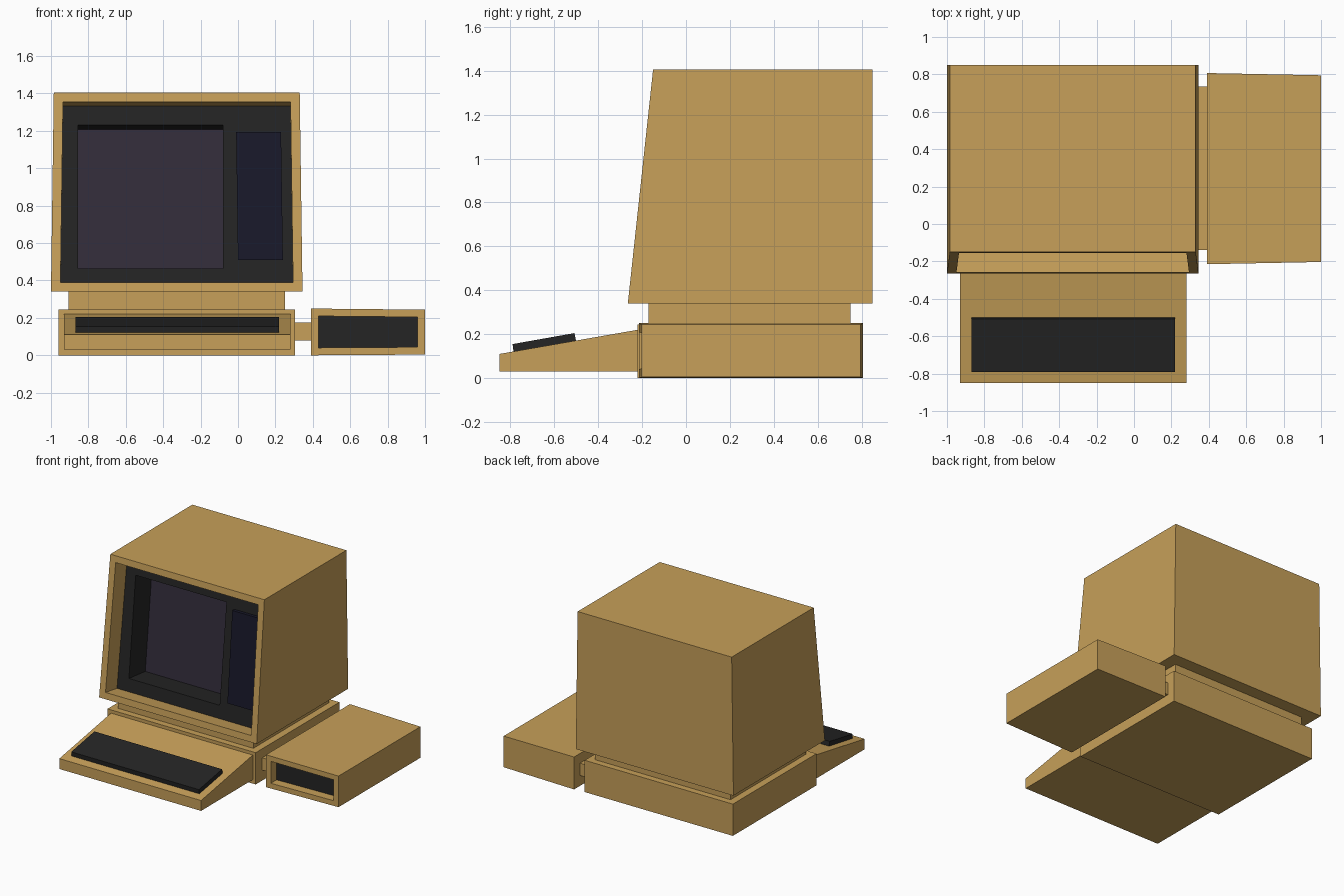
import bpy, bmesh
from mathutils import Vector

if "Cube" in bpy.data.objects:
    bpy.data.objects.remove(bpy.data.objects["Cube"])


def material(name, rgb):
    m = bpy.data.materials.new(name)
    m.diffuse_color = (*rgb, 1)
    m.use_nodes = True
    m.node_tree.nodes["Principled BSDF"].inputs["Base Color"].default_value = m.diffuse_color
    return m


TAN = material("tan_plastic", (0.57, 0.35, 0.10))
DARK = material("dark_plastic", (0.018, 0.018, 0.018))
GLASS = material("screen_glass", (0.032, 0.025, 0.042))
NAVY = material("navy_panel", (0.009, 0.009, 0.022))


def finish(name, bm, *mats):
    bm.normal_update()
    mesh = bpy.data.meshes.new(name)
    bm.to_mesh(mesh)
    bm.free()
    for m in mats:
        mesh.materials.append(m)
    ob = bpy.data.objects.new(name, mesh)
    bpy.context.collection.objects.link(ob)
    return ob


def prism(profile, x0, x1):
    """Side profile of (y, z) points extruded along x."""
    bm = bmesh.new()
    a = [bm.verts.new((x0, y, z)) for y, z in profile]
    b = [bm.verts.new((x1, y, z)) for y, z in profile]
    bm.faces.new(a)
    bm.faces.new(b[::-1])
    n = len(a)
    for i in range(n):
        bm.faces.new((a[i], b[i], b[(i + 1) % n], a[(i + 1) % n]))
    bmesh.ops.recalc_face_normals(bm, faces=bm.faces)
    return bm


def box(x0, x1, y0, y1, z0, z1):
    return prism([(y0, z0), (y1, z0), (y1, z1), (y0, z1)], x0, x1)


def front_face(bm):
    bm.normal_update()
    return min(bm.faces, key=lambda f: f.normal.y)


def inset(bm, face, t):
    bmesh.ops.inset_individual(bm, faces=[face], thickness=t, use_even_offset=True)


def push(bm, face, offset, mat):
    """Sink a face by an offset, leaving walls behind it."""
    inset(bm, face, 0.0)
    for v in face.verts:
        v.co += Vector(offset)
    face.material_index = mat


SLOPE = 0.115 / 1.065


def panel_y(z):
    """Depth of the sunken, leaning front panel at height z."""
    return -0.265 + SLOPE * (z - 0.34 + 0.022) + 0.14


# monitor housing, leaning front and slightly narrower top
bm = prism([(-0.265, 0.34), (0.85, 0.34), (0.85, 1.405), (-0.15, 1.405)], -1.0, 0.345)
for v in bm.verts:
    if v.co.z > 1:
        v.co.x += 0.015 if v.co.x < 0 else -0.015
f = front_face(bm)
inset(bm, f, 0.05)
push(bm, f, (0, 0.14, -0.022), 1)
# screen well inside the dark panel
inset(bm, f, 0.05)
c = f.calc_center_median()
for v in f.verts:
    x = -0.855 if v.co.x < c.x else -0.08
    z = 0.465 if v.co.z < c.z else 1.23
    v.co = (x, panel_y(z), z)
push(bm, f, (0, 0.20, -0.022), 2)
finish("monitor", bm, TAN, DARK, GLASS)

# raised control panel beside the screen
lo, hi = 0.51, 1.195
bm = prism([(panel_y(lo) - 0.025, lo), (panel_y(lo) + 0.01, lo),
            (panel_y(hi) + 0.01, hi), (panel_y(hi) - 0.025, hi)], 0.0, 0.24)
for v in bm.verts:
    if v.co.z > 1:
        v.co.x -= 0.01
finish("control_panel", bm, NAVY)

# neck and base under the monitor
finish("monitor_neck", box(-0.905, 0.25, -0.17, 0.75, 0.245, 0.34), TAN)
finish("base_unit", box(-0.96, 0.305, -0.22, 0.80, 0.0, 0.245), TAN)

# wedge keyboard and key block
finish("keyboard", prism([(-0.85, 0.03), (-0.22, 0.03), (-0.22, 0.22), (-0.85, 0.11)],
                         -0.93, 0.28), TAN)
finish("key_block", prism([(-0.785, 0.115), (-0.50, 0.165), (-0.508, 0.205), (-0.79, 0.155)],
                          -0.87, 0.22), DARK)

# disk drive box with sunken front, slightly smaller outer end
bm = box(0.39, 1.0, -0.215, 0.807, 0.0, 0.25)
for v in bm.verts:
    if v.co.x > 0.9:
        v.co.y += 0.012 if v.co.y < 0 else -0.012
        v.co.z += 0.004 if v.co.z < 0.1 else -0.006
f = front_face(bm)
inset(bm, f, 0.04)
push(bm, f, (0, 0.07, 0), 1)
finish("disk_drive", bm, TAN, DARK)

# bridge joining drive to base
finish("drive_bridge", box(0.30, 0.395, -0.14, 0.735, 0.08, 0.175), TAN)
